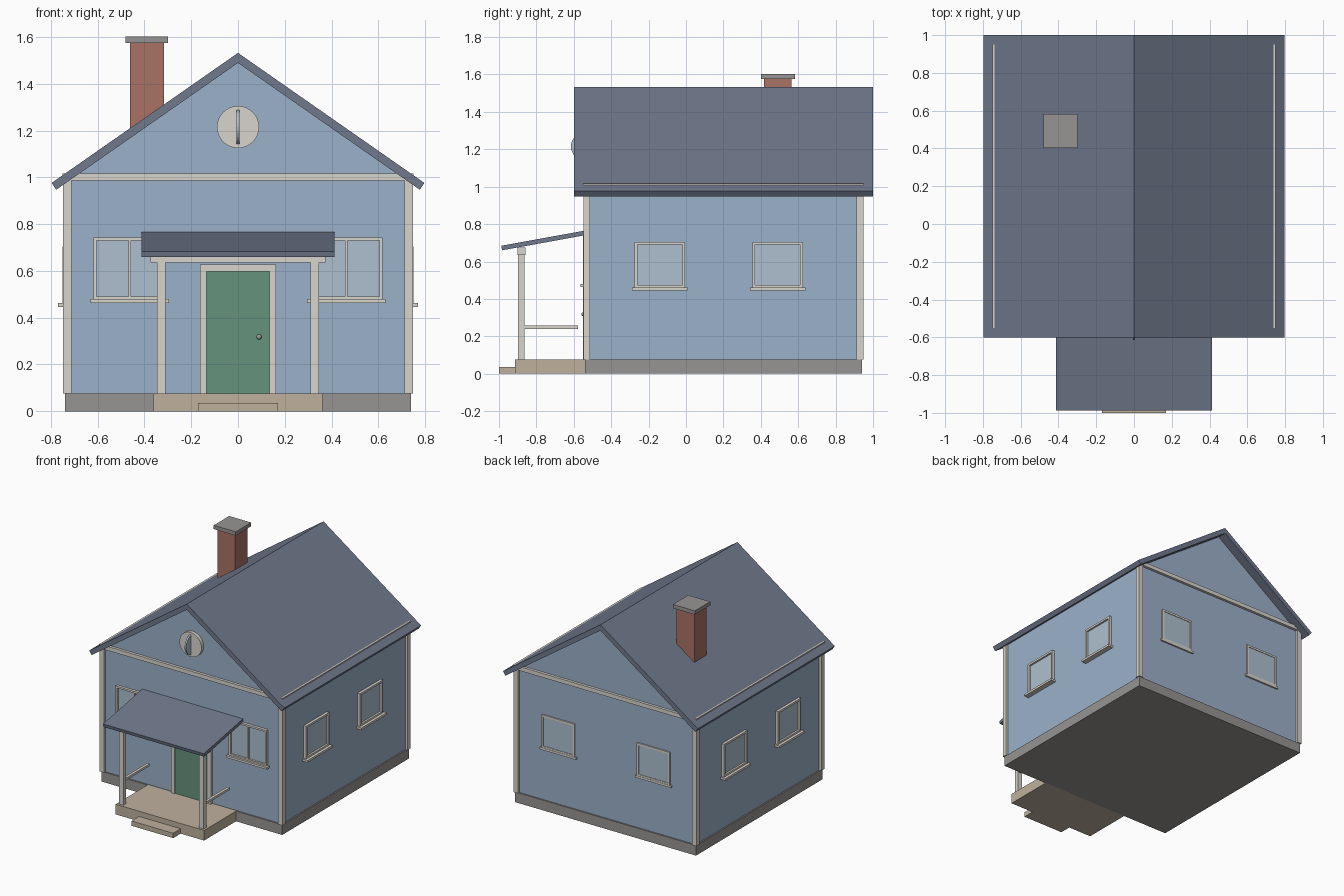
import bpy, bmesh, math
from mathutils import Matrix, Vector

if "Cube" in bpy.data.objects:
    bpy.data.objects.remove(bpy.data.objects["Cube"])


def material(name, r, g, b):
    m = bpy.data.materials.new(name)
    m.diffuse_color = (r, g, b, 1)
    m.use_nodes = True
    m.node_tree.nodes["Principled BSDF"].inputs["Base Color"].default_value = m.diffuse_color
    return m


SIDING = material("siding", 0.33, 0.44, 0.59)
ROOF = material("roof_slate", 0.16, 0.19, 0.26)
TRIM = material("trim_cream", 0.68, 0.66, 0.60)
STONE = material("stone", 0.31, 0.30, 0.29)
DECK = material("deck", 0.52, 0.44, 0.34)
GREEN = material("door_green", 0.13, 0.29, 0.20)
BRICK = material("brick", 0.40, 0.17, 0.13)
GLASS = material("glass", 0.42, 0.53, 0.62)
METAL = material("metal", 0.35, 0.35, 0.35)


def finish(bm, name, mat):
    bmesh.ops.recalc_face_normals(bm, faces=bm.faces)
    me = bpy.data.meshes.new(name)
    bm.to_mesh(me)
    bm.free()
    me.materials.append(mat)
    ob = bpy.data.objects.new(name, me)
    bpy.context.collection.objects.link(ob)
    return ob


def box(name, mat, x, y, z):
    """Box from (min, max) ranges."""
    bm = bmesh.new()
    bmesh.ops.create_cube(bm, size=1)
    for v in bm.verts:
        v.co = Vector([(a + b) / 2 + c * (b - a) for c, (a, b) in zip(v.co, (x, y, z))])
    return finish(bm, name, mat)


def prism(name, mat, points, a, b, axis="y"):
    """Profile (x,z) extruded along y, or (y,z) extruded along x."""
    bm = bmesh.new()
    place = (lambda u, w: (u, a, w)) if axis == "y" else (lambda u, w: (a, u, w))
    face = bm.faces.new([bm.verts.new(place(u, w)) for u, w in points])
    new = bmesh.ops.extrude_face_region(bm, geom=[face])["geom"]
    move = Vector((0, b - a, 0)) if axis == "y" else Vector((b - a, 0, 0))
    bmesh.ops.translate(bm, vec=move, verts=[g for g in new if isinstance(g, bmesh.types.BMVert)])
    return finish(bm, name, mat)


def disc(name, mat, centre, radius, depth, axis):
    bm = bmesh.new()
    bmesh.ops.create_cone(bm, cap_ends=True, segments=32, radius1=radius, radius2=radius, depth=depth,
                          matrix=Matrix.Translation(centre) @ Matrix.Rotation(math.pi / 2, 4, axis))
    return finish(bm, name, mat)


def window(name, place, half, z0, z1, bar, out, sill_out, mullion=False):
    """Window on a wall; place(u_range, depth_range) gives x and y ranges."""
    def part(suffix, mat, u, d, z):
        x, y = place(u, d)
        box(name + suffix, mat, x, y, z)
    for s in (-1, 1):
        part("_stile", TRIM, sorted((s * half, s * (half - bar))), (-0.01, out), (z0, z1))
    inner = (-half + bar, half - bar)
    part("_head", TRIM, inner, (-0.01, out), (z1 - bar, z1))
    part("_bottom_rail", TRIM, inner, (-0.01, out), (z0, z0 + bar))
    part("_glass", GLASS, inner, (-0.01, 0.006), (z0 + bar, z1 - bar))
    part("_sill", TRIM, (-half - 0.013, half + 0.013), (-0.01, sill_out), (z0 - 0.014, z0 + 0.002))
    if mullion:
        part("_mullion", TRIM, (-0.005, 0.005), (-0.01, out - 0.002), (z0 + bar, z1 - bar))


# Foundation and walls with gables
W, F, B = 0.73, -0.53, 0.93
box("foundation", STONE, (-0.74, 0.74), (-0.54, 0.94), (0, 0.075))
prism("walls", SIDING, [(-W, 0.07), (W, 0.07), (W, 0.985), (0, 1.492), (-W, 0.985)], F, B)

# Main roof
prism("main_roof", ROOF, [(0, 1.532), (0.797, 0.976), (0.777, 0.947), (0, 1.489),
                          (-0.777, 0.947), (-0.797, 0.976)], -0.6, 1.0)

# Belt trim and corner boards
box("belt_trim", TRIM, (-0.75, 0.75), (-0.55, 0.95), (0.987, 1.017))
for x in (-W, W):
    for y in (F, B):
        box("corner_board", TRIM, (x - 0.018, x + 0.018), (y - 0.018, y + 0.018), (0.075, 0.99))

# Chimney
box("chimney", BRICK, (-0.462, -0.317), (0.418, 0.563), (1.1, 1.577))
box("chimney_cap", STONE, (-0.48, -0.30), (0.402, 0.582), (1.575, 1.603))

# Gable vent with upright glass disc
disc("gable_vent", TRIM, (0, -0.54, 1.215), 0.09, 0.03, "X")
disc("gable_glass", GLASS, (0, -0.54, 1.215), 0.075, 0.012, "Y")

# Windows
for s in (-1, 1):
    window("front_window",
           lambda u, d: ((s * 0.463 + u[0], s * 0.463 + u[1]), (F - d[1], F - d[0])),
           0.154, 0.477, 0.743, 0.013, 0.02, 0.035, True)
    window("back_window",
           lambda u, d: ((s * 0.39 + u[0], s * 0.39 + u[1]), (B + d[0], B + d[1])),
           0.135, 0.46, 0.705, 0.015, 0.01, 0.012)
    for yc in (-0.14, 0.49):
        window("side_window",
               lambda u, d: (sorted((s * (W + d[0]), s * (W + d[1]))), (yc + u[0], yc + u[1])),
               0.135, 0.46, 0.705, 0.015, 0.02, 0.04)

# Door
box("door", GREEN, (-0.137, 0.137), (-0.543, -0.52), (0.075, 0.597))
for s in (-1, 1):
    box("door_jamb", TRIM, sorted((s * 0.135, s * 0.163)), (-0.55, -0.52), (0.075, 0.627))
box("door_head", TRIM, (-0.135, 0.135), (-0.55, -0.52), (0.597, 0.627))
bm = bmesh.new()
bmesh.ops.create_uvsphere(bm, u_segments=16, v_segments=8, radius=0.011,
                          matrix=Matrix.Translation((0.09, -0.548, 0.318)))
for f in bm.faces:
    f.smooth = True
finish(bm, "door_knob", METAL)

# Porch
box("porch_floor", DECK, (-0.362, 0.362), (-0.913, -0.535), (0, 0.075))
box("porch_step", DECK, (-0.17, 0.17), (-1.0, -0.91), (0, 0.036))
for x in (-0.328, 0.328):
    box("porch_post", TRIM, (x - 0.018, x + 0.018), (-0.897, -0.863), (0.075, 0.64))
    box("porch_rail", TRIM, (x - 0.01, x + 0.01), (-0.87, -0.577), (0.24, 0.257))
box("porch_beam", TRIM, (-0.374, 0.374), (-0.9, -0.858), (0.636, 0.675))
prism("porch_roof", ROOF, [(-0.988, 0.684), (-0.983, 0.66), (-0.515, 0.745), (-0.52, 0.769)],
      -0.412, 0.412, "x")
